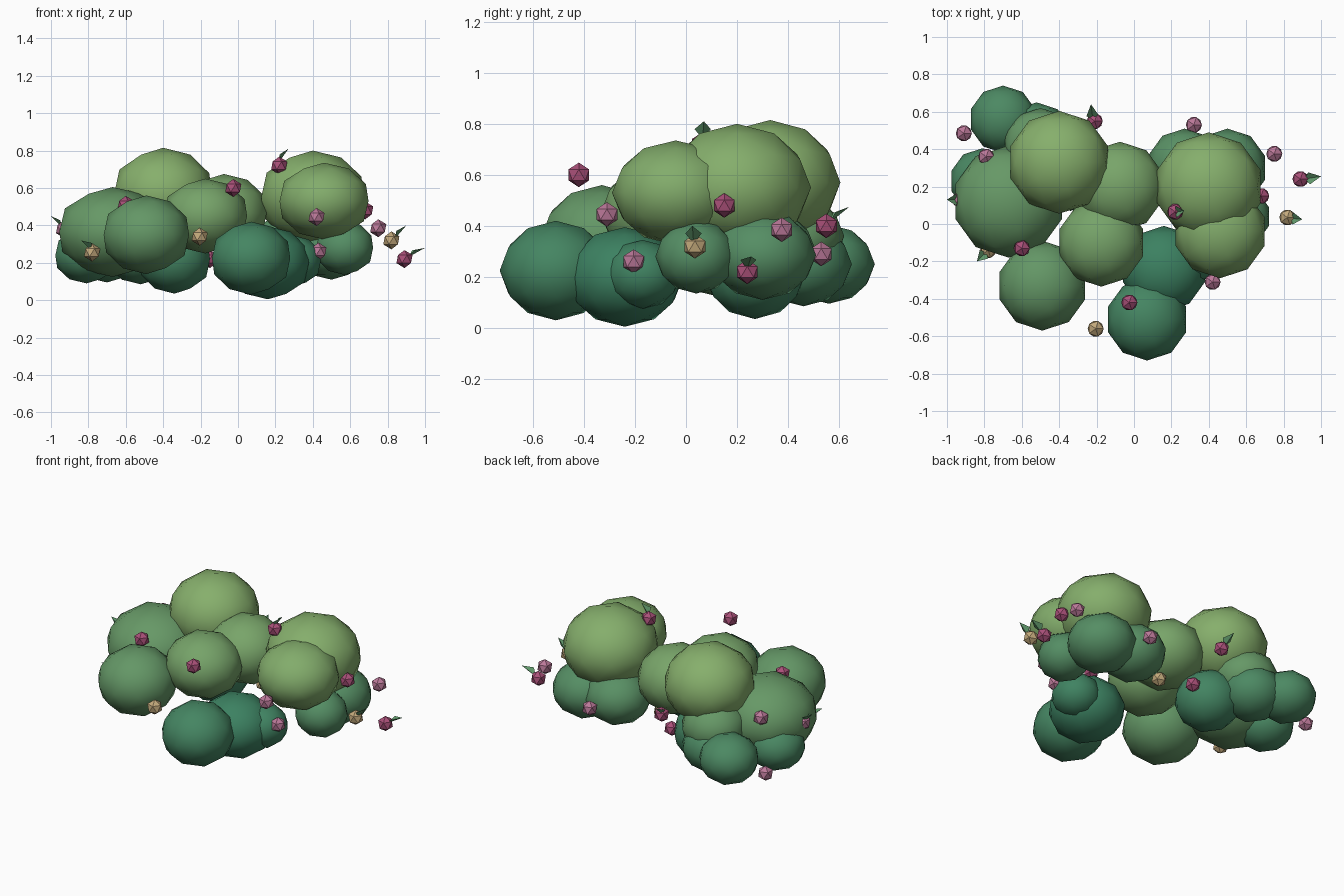
import bpy
from mathutils import Vector


def material(name, rgb):
    m = bpy.data.materials.new(name)
    m.diffuse_color = (*rgb, 1)
    return m


def ball(name, loc, scale, subdiv, mat):
    bpy.ops.mesh.primitive_ico_sphere_add(subdivisions=subdiv, radius=1, location=loc)
    o = bpy.context.object
    o.name = name
    o.scale = scale
    o.data.materials.append(mat)
    return o


def leaf(base, tip, width, mat):
    # folded kite: two triangles sharing the midrib
    b, t = Vector(base), Vector(tip)
    d = t - b
    side = d.cross(Vector((0, 0, 1))).normalized() * width
    lift = side.cross(d).normalized() * width * 0.6
    mid = b + d * 0.4 + lift
    me = bpy.data.meshes.new("leaf")
    me.from_pydata([b, mid + side, t, mid - side], [], [(0, 2, 1), (0, 3, 2)])
    o = bpy.data.objects.new("leaf", me)
    bpy.context.collection.objects.link(o)
    me.materials.append(mat)


# foliage clumps: x, y, z, horizontal radius, vertical radius
clumps = [
    (-.40, .33, .57, .275, .245), (.40, .20, .55, .29, .25),
    (.46, -.04, .53, .25, .205), (-.67, .12, .365, .30, .24),
    (-.49, -.33, .35, .24, .21), (-.175, -.10, .45, .235, .20),
    (-.075, .20, .465, .24, .21), (.07, -.51, .225, .22, .195),
    (.16, -.24, .20, .23, .195), (.30, -.17, .21, .15, .135),
    (.50, .30, .285, .21, .175), (.57, .04, .28, .16, .145),
    (.27, .31, .30, .20, .17), (-.70, .56, .25, .18, .155),
    (-.52, .46, .25, .19, .165), (-.50, .42, .36, .20, .17),
    (-.81, .23, .24, .175, .15), (-.34, .27, .22, .20, .185),
]
dark, light = Vector((.045, .22, .12)), Vector((.24, .43, .15))
for x, y, z, r, h in clumps:
    t = min(1, max(0, (z - .2) / .36))
    o = ball("foliage_clump", (x, y, z), (r, r, h), 2,
             material("foliage_green", dark.lerp(light, t)))
    bpy.ops.object.shade_smooth()

# berries by colour
rose = material("berry_rose", (.40, .08, .19))
pink = material("berry_pink", (.50, .19, .32))
tan = material("berry_tan", (.55, .40, .20))
berries = {
    rose: [(-.21, .55, .40), (.89, .24, .22), (.22, .065, .72), (.68, .15, .48),
           (-.025, -.42, .60), (-.60, -.13, .51), (-.15, .36, .22)],
    pink: [(-.91, .485, .18), (-.79, .36, .46), (.32, .53, .29), (.75, .375, .385),
           (.42, -.31, .445), (.43, -.205, .26), (-.93, .13, .38)],
    tan: [(.82, .035, .32), (-.205, -.56, .34), (-.78, -.14, .255),
          (.01, .24, .25), (-.39, .46, .37)],
}
for mat, spots in berries.items():
    for p in spots:
        ball("berry", p, (.048,) * 3, 1, mat)

# leaves beside some berries
green = material("leaf_green", (.12, .32, .15))
for base, tip in [
    ((-.94, .13, .39), (-1.0, .13, .45)), ((-.22, .56, .41), (-.23, .64, .475)),
    ((.91, .24, .23), (1.0, .255, .28)), ((.84, .03, .33), (.90, .025, .40)),
    ((.22, .065, .74), (.27, .07, .81)), ((-.79, -.15, .27), (-.84, -.20, .32)),
]:
    leaf(base, tip, .032, green)
